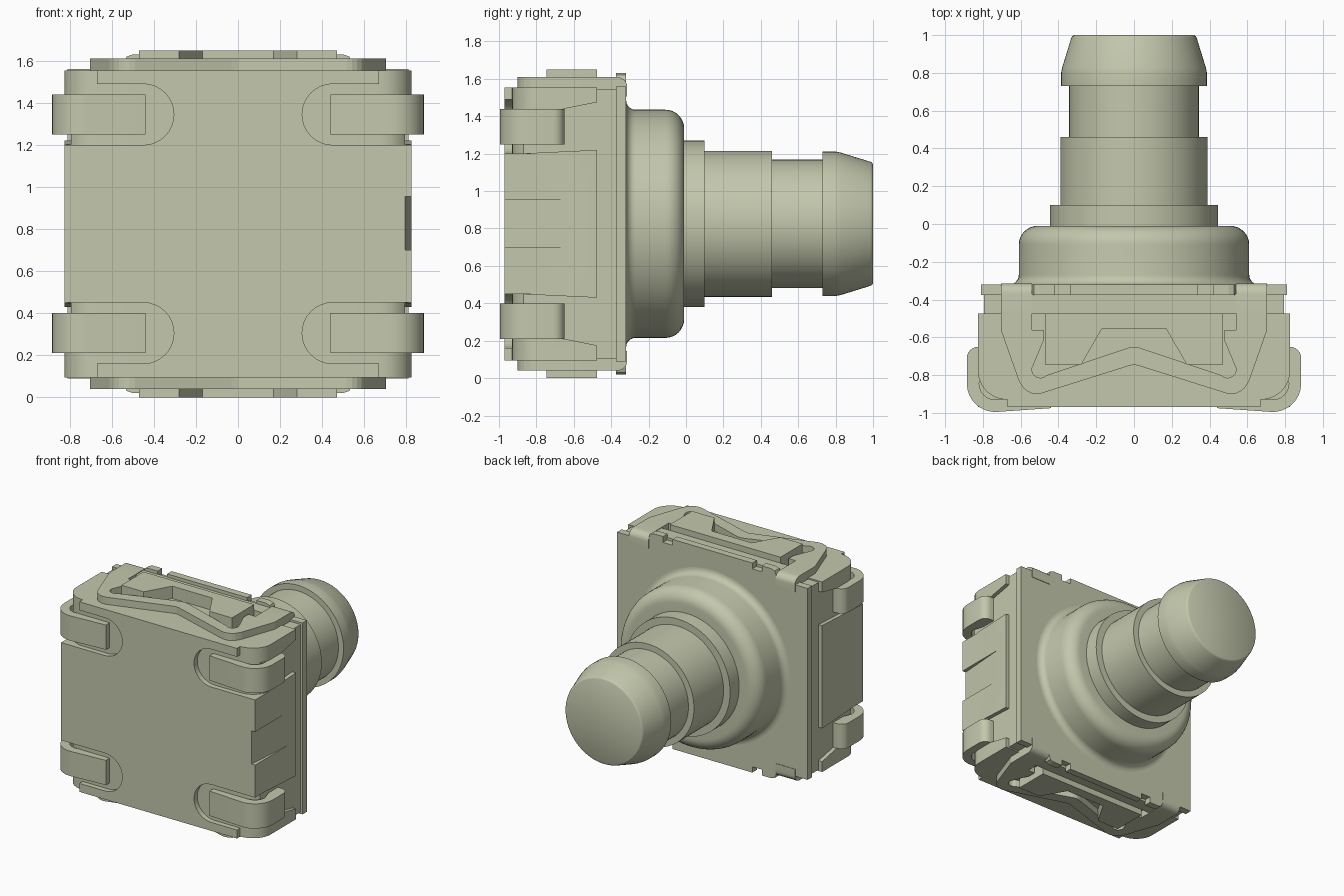
import bpy, bmesh, math
from mathutils import Vector

if "Cube" in bpy.data.objects:
    bpy.data.objects.remove(bpy.data.objects["Cube"])

ZC = 0.825  # height of the symmetry centre

mat = bpy.data.materials.new("pale olive")
mat.diffuse_color = (0.55, 0.575, 0.415, 1)
mat.use_nodes = True
mat.node_tree.nodes["Principled BSDF"].inputs["Base Color"].default_value = mat.diffuse_color


def finish(name, bm, smooth=None):
    bmesh.ops.recalc_face_normals(bm, faces=bm.faces[:])
    me = bpy.data.meshes.new(name)
    bm.to_mesh(me)
    bm.free()
    ob = bpy.data.objects.new(name, me)
    bpy.context.collection.objects.link(ob)
    me.materials.append(mat)
    if smooth:
        bpy.ops.object.select_all(action='DESELECT')
        ob.select_set(True)
        bpy.context.view_layer.objects.active = ob
        bpy.ops.object.shade_smooth_by_angle(angle=math.radians(smooth))
    return ob


def prism(name, pts, axis, lo, hi, sx=1, sz=1, smooth=None):
    """Extrude a 2D outline along an axis, optionally mirrored in x or z."""
    put = {'x': lambda a, b, t: (t, a, b),
           'y': lambda a, b, t: (a, t, b),
           'z': lambda a, b, t: (a, b, t)}[axis]
    bm = bmesh.new()
    rings = []
    for t in (lo, hi):
        ring = []
        for a, b in pts:
            x, y, z = put(a, b, t)
            ring.append(bm.verts.new((x * sx, y, z * sz + ZC)))
        rings.append(ring)
        bm.faces.new(ring)
    n = len(pts)
    for i in range(n):
        j = (i + 1) % n
        bm.faces.new((rings[0][i], rings[0][j], rings[1][j], rings[1][i]))
    return finish(name, bm, smooth)


def rect(a0, a1, b0, b1):
    return [(a0, b0), (a1, b0), (a1, b1), (a0, b1)]


def arc(cx, cy, rx, ry, a0, a1, n=8):
    return [(cx + rx * math.cos(math.radians(a0 + (a1 - a0) * i / n)),
             cy + ry * math.sin(math.radians(a0 + (a1 - a0) * i / n)))
            for i in range(n + 1)]


def mirrored(half):
    """Close a right-half outline with its left-hand copy."""
    return half + [(-x, y) for x, y in reversed(half) if abs(x) > 1e-6]


def cut(ob, cutter):
    m = ob.modifiers.new("cut", 'BOOLEAN')
    m.operation = 'DIFFERENCE'
    m.solver = 'EXACT'
    m.object = cutter
    bpy.context.view_layer.objects.active = ob
    bpy.ops.object.modifier_apply(modifier=m.name)
    bpy.data.objects.remove(cutter)


def revolve(name, profile, n=72):
    """Turn a (y, radius) profile about the y axis."""
    bm = bmesh.new()
    rings = []
    for y, r in profile:
        rings.append([bm.verts.new((r * math.cos(2 * math.pi * i / n), y,
                                    ZC + r * math.sin(2 * math.pi * i / n)))
                      for i in range(n)])
    for r0, r1 in zip(rings, rings[1:]):
        for i in range(n):
            j = (i + 1) % n
            bm.faces.new((r0[i], r0[j], r1[j], r1[i]))
    bm.faces.new(rings[0])
    bm.faces.new(rings[-1])
    return finish(name, bm, 35)


# Housing with lead pockets in the four corners
housing = prism("housing", rect(-0.825, 0.825, -0.73, 0.73), 'y', -0.97, -0.475)
slot = [(0.95, 0.375)] + [(0.95, 0.665)] + arc(0.45, 0.52, 0.145, 0.145, 90, 270, 16)
corner = [(0.67, -1.1)] + arc(0.67, -0.78, 0.156, 0.15, -90, 0) + [(0.95, -0.78), (0.95, -1.1)]
flank = [(-1.1, 0.375), (-0.9, 0.375), (-0.475, 0.395), (-0.4, 0.395),
         (-0.4, 0.65), (-0.475, 0.65), (-0.65, 0.615), (-1.1, 0.615)]
for sx in (-1, 1):
    for sz in (-1, 1):
        cut(housing, prism("slot_cutter", slot, 'y', -1.1, -0.93, sx, sz))
        cut(housing, prism("corner_cutter", corner, 'z', 0.375, 0.9, sx, sz))
        cut(housing, prism("flank_cutter", flank, 'x', 0.795, 0.95, sx, sz))
# Tapered key notch on the right flank only
cut(housing, prism("notch_cutter", [(0.795, -1.1), (0.795, -0.97), (0.826, -0.55),
                                    (0.95, -0.55), (0.95, -1.1)], 'z', -0.125, 0.13))
bpy.ops.object.select_all(action='DESELECT')
housing.select_set(True)
bpy.context.view_layer.objects.active = housing
bpy.ops.object.shade_smooth_by_angle(angle=math.radians(25))

# Waist between the housing and the cover
prism("waist", rect(-0.795, 0.795, -0.72, 0.72), 'y', -0.475, -0.37)

# Bent leads
outer = ([(0.44, -0.975)] + arc(0.735, -0.845, 0.15, 0.15, -95, 0)
         + arc(0.825, -0.71, 0.06, 0.06, 0, 90, 6))
inner = [(0.78, -0.65), (0.78, -0.72)] + arc(0.735, -0.845, 0.085, 0.085, 0, -90, 6) + [(0.44, -0.92)]
for sx, side in ((-1, "left"), (1, "right")):
    for sz, level in ((-1, "lower"), (1, "upper")):
        prism(f"lead_{level}_{side}", outer + inner, 'z', 0.425, 0.615, sx, sz, 30)

# Cover plate with notched tabs above and below
tab = mirrored([(0.34, 0.805), (0.34, 0.76), (0.42, 0.76), (0.42, 0.805),
                (0.5, 0.805), (0.53, 0.795), (0.54, 0.77), (0.54, 0.7)])
cover_half = [(0.54, -0.735), (0.81, -0.735), (0.81, 0.735), (0.54, 0.735)]
prism("cover_plate", mirrored(cover_half), 'y', -0.375, -0.32)

# Spring clip strap: two arms joined by a folded V
clip = ([(0.54, -0.33), (0.705, -0.33), (0.705, -0.56)]
        + [(0.61, -0.83)] + arc(0.515, -0.805, 0.095, 0.095, -25, -105, 5)
        + [(0.03, -0.752), (0, -0.745)])
clip_inner = ([(0, -0.65), (0.03, -0.655), (0.46, -0.80)]
              + arc(0.495, -0.77, 0.045, 0.045, -110, 10, 6)
              + [(0.48, -0.62), (0.48, -0.56), (0.54, -0.56)])
# Raised block with an open tapered recess
block = mirrored([(0.17, -0.555), (0.28, -0.745), (0.47, -0.745), (0.47, -0.475)])
# Rounded shoulder where each clip arm folds onto the cover
fold = [(-0.48, 0.70), (-0.48, 0.785)] + arc(-0.37, 0.735, 0.055, 0.05, 90, 0, 6) + [(-0.315, 0.68)]

for sz, level in ((-1, "lower"), (1, "upper")):
    prism(f"cover_tab_{level}", tab, 'y', -0.375, -0.32, 1, sz)
    prism(f"cover_ledge_{level}", rect(-0.54, 0.54, -0.475, -0.37), 'z', 0.70, 0.78, 1, sz)
    prism(f"latch_block_{level}", block, 'z', 0.72, 0.825, 1, sz)
    for sx, side in ((-1, "left"), (1, "right")):
        arm = [(x, min(y, -0.475)) for x, y in clip + clip_inner]
        prism(f"spring_clip_{level}_{side}", arm, 'z', 0.725, 0.785, sx, sz)
        prism(f"clip_fold_{level}_{side}", fold, 'x', 0.54, 0.705, sx, sz, 30)

# Rubber boot, collar and barbed plunger
boot = ([(-0.34, 0.66)] + [(-0.27 - 0.05 * math.cos(a), 0.66 - 0.05 * math.sin(a))
                           for a in [math.radians(15 * i) for i in range(7)]]
        + arc(-0.11, 0.51, 0.10, 0.10, 90, 0, 8) + [(-0.01, 0.40)])
revolve("boot", boot)
plunger = [(-0.05, 0.445), (0.10, 0.445), (0.10, 0.39), (0.46, 0.39), (0.46, 0.343),
           (0.73, 0.343), (0.73, 0.386), (0.80, 0.386), (0.83, 0.38),
           (0.985, 0.332), (0.995, 0.327), (1.0, 0.318)]
revolve("plunger", plunger)
